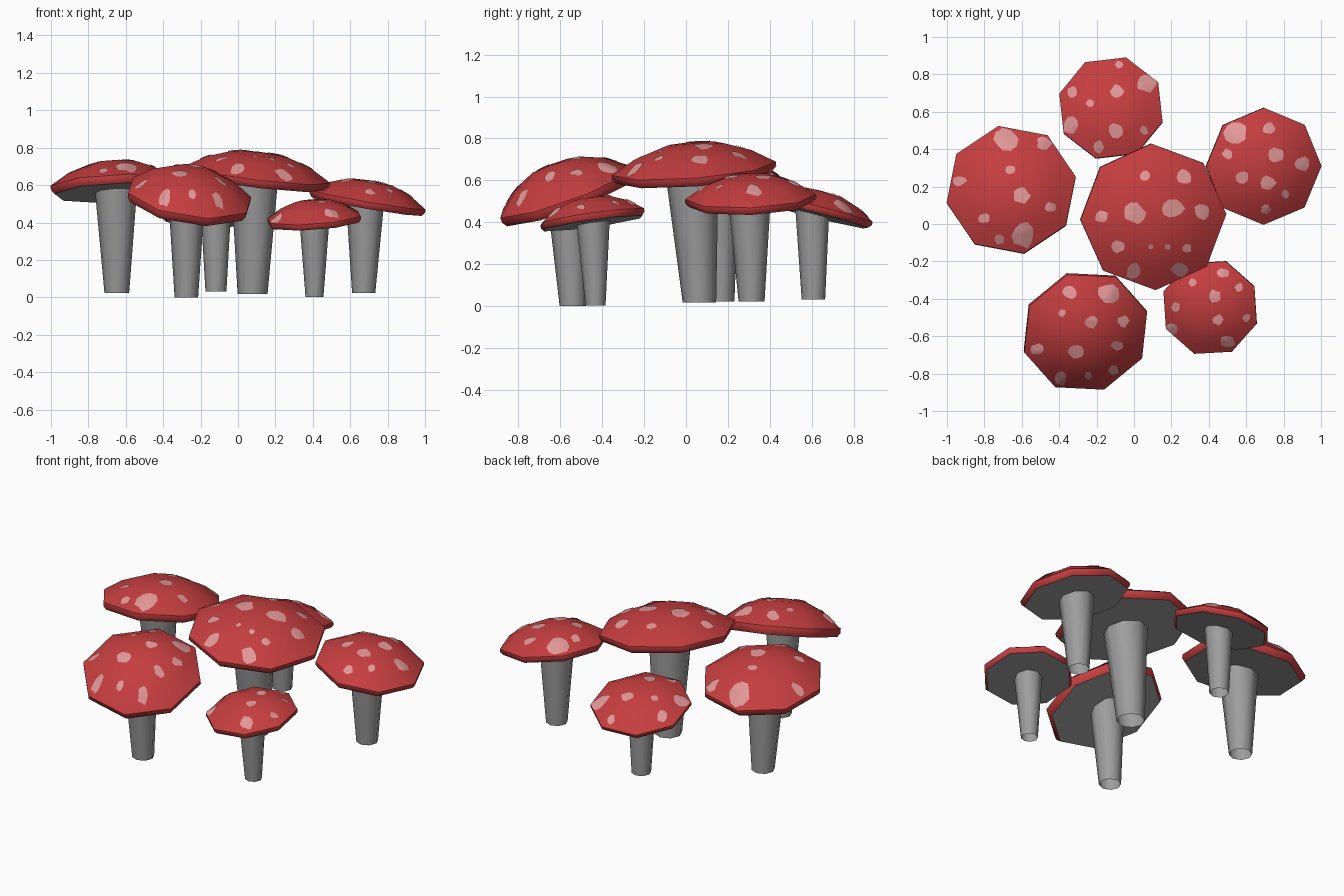
import bpy, bmesh, math, random
from mathutils import Vector
from mathutils.bvhtree import BVHTree

random.seed(4)
SIDES = 8


def material(name, rgb):
    m = bpy.data.materials.new(name)
    m.diffuse_color = (*rgb, 1)
    return m


RED = material("cap red", (0.56, 0.048, 0.05))
PALE = material("spot pink", (0.76, 0.31, 0.31))
GREY = material("stem grey", (0.34, 0.34, 0.34))


def finish(bm, name, mats, angle):
    mesh = bpy.data.meshes.new(name)
    bm.to_mesh(mesh)
    bm.free()
    for m in mats:
        mesh.materials.append(m)
    ob = bpy.data.objects.new(name, mesh)
    bpy.context.collection.objects.link(ob)
    bpy.ops.object.select_all(action='DESELECT')
    ob.select_set(True)
    bpy.context.view_layer.objects.active = ob
    bpy.ops.object.shade_smooth_by_angle(angle=math.radians(angle))


def ring(bm, centre, r, n=SIDES, start=0.0):
    out = []
    for i in range(n):
        t = start + math.tau * i / n
        out.append(bm.verts.new(centre + Vector((r * math.cos(t), r * math.sin(t), 0))))
    return out


def bridge(bm, lo, hi):
    n = len(lo)
    return [bm.faces.new((lo[i], lo[(i + 1) % n], hi[(i + 1) % n], hi[i])) for i in range(n)]


def mushroom(name, cap, shape, slope, base, top, spots):
    cx, cy, cz = cap
    radius, height, start = shape
    a, b = slope
    tilt = Vector((0, 0, 1)).rotation_difference(Vector((-a, -b, 1)).normalized())
    origin = Vector(cap)

    # tilted low-poly cap with bevelled rim and grey underside
    bm = bmesh.new()
    profile = [(0.95, 0), (1, 0.13), (1, 0.26), (0.71, 0.67), (0.38, 0.94)]
    rings = [ring(bm, Vector((0, 0, h * height)), r * radius, start=math.radians(start))
             for r, h in profile]
    for lo, hi in zip(rings, rings[1:]):
        bridge(bm, lo, hi)
    tip = bm.verts.new((0, 0, height))
    for i in range(SIDES):
        bm.faces.new((rings[-1][i], rings[-1][(i + 1) % SIDES], tip))
    bm.faces.new(list(reversed(rings[0]))).material_index = 1
    for v in bm.verts:
        v.co = origin + tilt @ v.co
    bm.normal_update()
    bvh = BVHTree.FromBMesh(bm)
    finish(bm, name + "_cap", [RED, GREY], 46)

    # irregular spots draped on the cap
    bm = bmesh.new()

    def drape(x, y):
        for k in range(20):
            s = 1 - 0.03 * k
            p = Vector((cx + (x - cx) * s, cy + (y - cy) * s, 2))
            hit, nrm, _, _ = bvh.ray_cast(p, Vector((0, 0, -1)))
            if hit and nrm.z > 0.4:
                return bm.verts.new(hit + nrm * 0.004)
        return bm.verts.new(origin)

    n = 10
    for x, y, r in spots:
        rr = [1.1 * r * random.uniform(0.8, 1.15) for _ in range(n)]
        sx, sy = random.uniform(0.85, 1.1), random.uniform(0.85, 1.1)
        mid = drape(x, y)
        inner, outer = [[drape(x + f * sx * rr[i] * math.cos(math.tau * i / n),
                               y + f * sy * rr[i] * math.sin(math.tau * i / n))
                         for i in range(n)] for f in (0.5, 1)]
        bridge(bm, outer, inner)
        for i in range(n):
            bm.faces.new((inner[i], inner[(i + 1) % n], mid))
    finish(bm, name + "_spots", [PALE], 50)

    # tapered stem, open at the foot, meeting the sloped underside
    bm = bmesh.new()
    bx, by, bz, br = base
    tx, ty, tr = top
    lo = ring(bm, Vector((bx, by, bz)), br)
    hi = ring(bm, Vector((tx, ty, 0)), tr)
    for v in hi:
        v.co.z = cz + a * (v.co.x - cx) + b * (v.co.y - cy) + 0.004
    bridge(bm, lo, hi)
    finish(bm, name + "_stem", [GREY], 50)


mushroom("centre", (0.099, 0.041, 0.615), (0.393, 0.162, 92), (-0.12, 0.08),
         (0.078, 0.064, 0.018, 0.08), (0.087, 0.03, 0.125),
         [(0.06, 0.26, 0.028), (0.27, 0.25, 0.035), (0.0, 0.06, 0.055), (0.205, 0.08, 0.052),
          (-0.17, 0.04, 0.033), (0.36, 0.065, 0.042), (-0.08, -0.12, 0.03), (0.28, -0.13, 0.025),
          (0.0, -0.25, 0.045), (0.245, -0.24, 0.038), (0.09, -0.12, 0.014), (0.18, -0.12, 0.014)])

mushroom("left", (-0.655, 0.177, 0.558), (0.352, 0.168, 101.5), (0.045, -0.16),
         (-0.648, 0.165, 0.023, 0.066), (-0.652, 0.14, 0.112),
         [(-0.68, 0.45, 0.055), (-0.48, 0.43, 0.035), (-0.93, 0.23, 0.03), (-0.6, 0.15, 0.037),
          (-0.66, 0.29, 0.024), (-0.8, 0.03, 0.028), (-0.59, -0.06, 0.058), (-0.45, 0.09, 0.028),
          (-0.72, -0.08, 0.024)])

mushroom("back", (-0.122, 0.614, 0.435), (0.288, 0.12, 74), (0.05, -0.25),
         (-0.118, 0.608, 0.032, 0.056), (-0.118, 0.602, 0.08),
         [(-0.08, 0.85, 0.02), (0.065, 0.755, 0.05), (-0.09, 0.705, 0.032), (-0.33, 0.705, 0.026),
          (-0.235, 0.645, 0.02), (-0.335, 0.525, 0.042), (-0.1, 0.5, 0.037), (0.053, 0.5, 0.022),
          (-0.19, 0.41, 0.03)])

mushroom("right", (0.688, 0.31, 0.485), (0.313, 0.142, 90), (-0.17, 0.04),
         (0.672, 0.313, 0.023, 0.062), (0.678, 0.303, 0.1),
         [(0.545, 0.485, 0.052), (0.72, 0.51, 0.03), (0.5, 0.375, 0.027), (0.76, 0.37, 0.035),
          (0.9, 0.32, 0.035), (0.58, 0.25, 0.03), (0.715, 0.22, 0.035), (0.705, 0.08, 0.025),
          (0.81, 0.16, 0.02)])

mushroom("small", (0.409, -0.443, 0.395), (0.264, 0.125, 71), (0.07, 0.14),
         (0.409, -0.432, 0.003, 0.048), (0.409, -0.443, 0.079),
         [(0.475, -0.265, 0.026), (0.315, -0.315, 0.02), (0.43, -0.385, 0.033), (0.56, -0.34, 0.02),
          (0.225, -0.445, 0.024), (0.45, -0.51, 0.024), (0.2, -0.56, 0.03), (0.5, -0.625, 0.035),
          (0.6, -0.5, 0.02)])

mushroom("front", (-0.265, -0.562, 0.5), (0.346, 0.19, 108), (-0.15, 0.36),
         (-0.276, -0.54, 0.0, 0.063), (-0.276, -0.562, 0.096),
         [(-0.345, -0.365, 0.038), (-0.135, -0.375, 0.053), (-0.385, -0.475, 0.02),
          (-0.23, -0.525, 0.033), (-0.06, -0.52, 0.026), (-0.31, -0.68, 0.035),
          (-0.09, -0.65, 0.028), (-0.515, -0.67, 0.03), (-0.39, -0.825, 0.034),
          (-0.11, -0.78, 0.028), (-0.245, -0.81, 0.02)])
